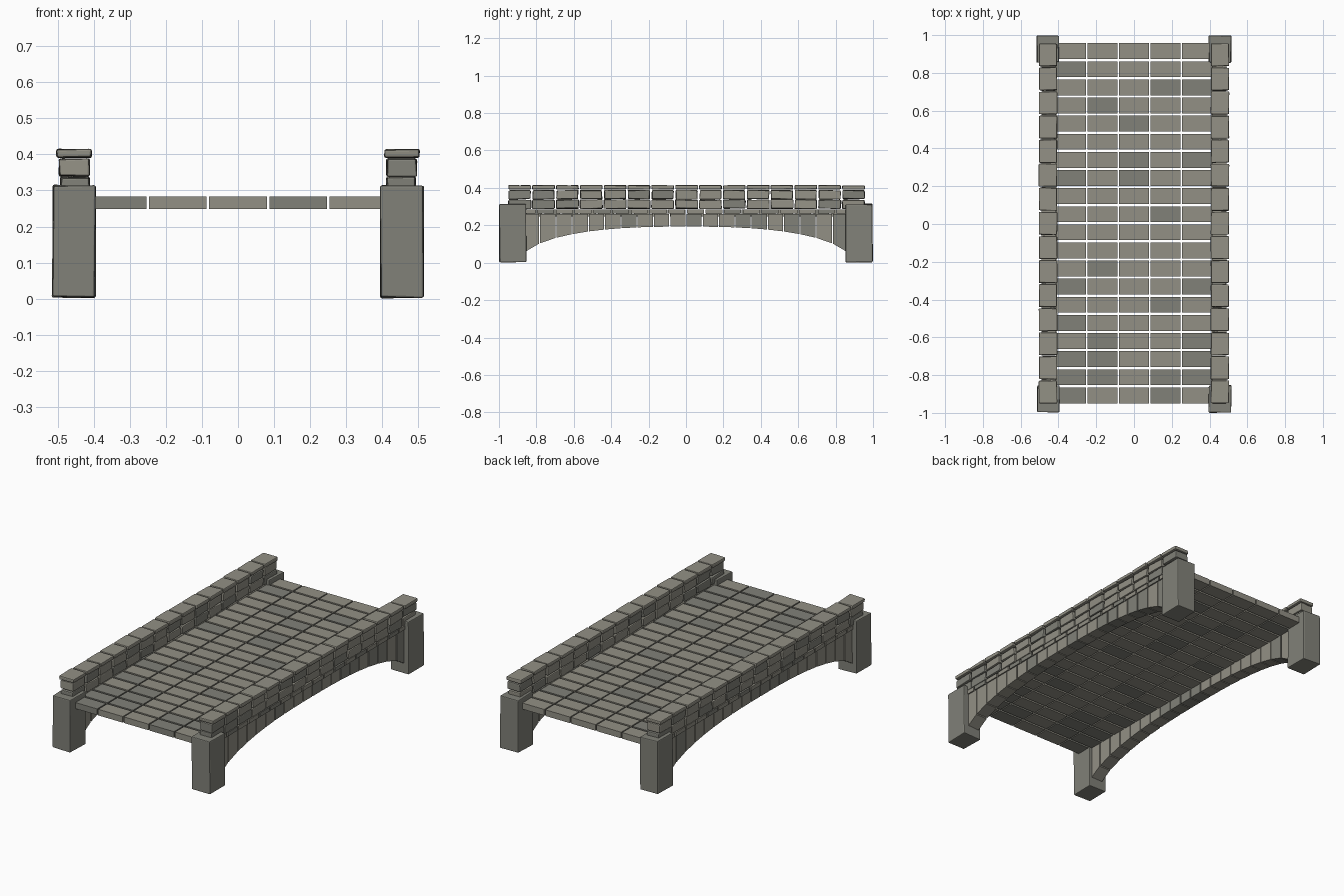
import bpy, bmesh, random

if "Cube" in bpy.data.objects:
    bpy.data.objects.remove(bpy.data.objects["Cube"])
random.seed(4)


def stone(name, rgb):
    m = bpy.data.materials.new(name)
    m.diffuse_color = (*rgb, 1)
    m.use_nodes = True
    m.node_tree.nodes["Principled BSDF"].inputs["Base Color"].default_value = m.diffuse_color
    return m


LIGHT = stone("light_stone", (0.29, 0.28, 0.235))
DARK = stone("dark_stone", (0.22, 0.22, 0.19))


def block(bm, x0, x1, y0, y1, z0, z1, dark=False, jitter=0.0, z0_far=None):
    """Six-sided stone; z0_far lets the underside slope along y."""
    v = []
    for z in (0, 1):
        for x, y in ((x0, 0), (x1, 0), (x1, 1), (x0, 1)):
            low = z0_far if (y and z0_far is not None) else z0
            p = (x, y1 if y else y0, z1 if z else low)
            v.append(bm.verts.new([c + random.uniform(-jitter, jitter) for c in p]))
    for f in ((3, 2, 1, 0), (4, 5, 6, 7), (0, 1, 5, 4),
              (1, 2, 6, 5), (2, 3, 7, 6), (3, 0, 4, 7)):
        bm.faces.new([v[i] for i in f]).material_index = int(dark)


def finish(bm, name, bevel=0.0):
    bmesh.ops.recalc_face_normals(bm, faces=bm.faces)
    me = bpy.data.meshes.new(name)
    bm.to_mesh(me)
    bm.free()
    me.materials.append(LIGHT)
    me.materials.append(DARK)
    ob = bpy.data.objects.new(name, me)
    bpy.context.collection.objects.link(ob)
    if bevel:
        mod = ob.modifiers.new("worn_edges", 'BEVEL')
        mod.width = bevel
        mod.segments = 2
    return ob


def span(side, a, b):
    return sorted((side * a, side * b))


# paved deck: 20 rows of 5 slabs, dark slabs listed by row from the back
dark_slabs = {1: "0", 2: "34", 3: "1", 4: "2", 6: "24", 7: "02", 9: "3",
              12: "1", 13: "04", 14: "3", 15: "0", 16: "14", 17: "014",
              18: "0134", 19: "03"}
bm = bmesh.new()
for r in range(20):
    yc = 0.915 - r * 0.0959
    for c in range(5):
        xc = (c - 2) * 0.167
        block(bm, xc - 0.08, xc + 0.08, yc - 0.042, yc + 0.042, 0.248, 0.284,
              str(c) in dark_slabs.get(r, ""))
finish(bm, "paving_slabs")


def soffit(y):
    return 0.193 - 0.2 * (1 - (1 - min(abs(y) / 0.9, 1) ** 2.6) ** 0.5)


for side, label in ((-1, "left"), (1, "right")):
    # arch ring with stepped joints
    bm = bmesh.new()
    n, half = 20, 0.87
    p = 2 * half / n
    for i in range(n):
        y0, y1 = -half + i * p + 0.003, -half + (i + 1) * p - 0.003
        block(bm, *span(side, 0.41, 0.485), y0, y1, soffit(y0), 0.26,
              random.random() < 0.2, 0.0, soffit(y1))
    finish(bm, label + "_arch_stones")

    # thin ledge course above the arch
    bm = bmesh.new()
    for i in range(18):
        y0 = -0.9 + i * 0.1
        block(bm, *span(side, 0.415, 0.49), y0 + 0.005, y0 + 0.095, 0.262, 0.285,
              random.random() < 0.3)
    finish(bm, label + "_ledge_course")

    # parapet: two block courses and an overhanging cap
    for part, xa, xb, za, zb, gap, jit in (
            ("lower_course", 0.413, 0.492, 0.289, 0.336, 0.004, 0.003),
            ("upper_course", 0.413, 0.495, 0.340, 0.387, 0.006, 0.003),
            ("cap_stones", 0.407, 0.503, 0.392, 0.414, 0.004, 0.002)):
        bm = bmesh.new()
        for i in range(15):
            y0 = -0.953 + i * 0.1275
            block(bm, *span(side, xa, xb), y0 + gap, y0 + 0.1275 - gap, za, zb,
                  part != "cap_stones" and random.random() < 0.35, jit)
        finish(bm, f"{label}_parapet_{part}", 0.005)

    # corner piers
    for end, place in ((-1, "front"), (1, "back")):
        bm = bmesh.new()
        block(bm, *span(side, 0.396, 0.514), *span(end, 0.855, 0.997),
              0.003, 0.314, True, 0.003)
        finish(bm, f"{place}_{label}_pier", 0.005)
